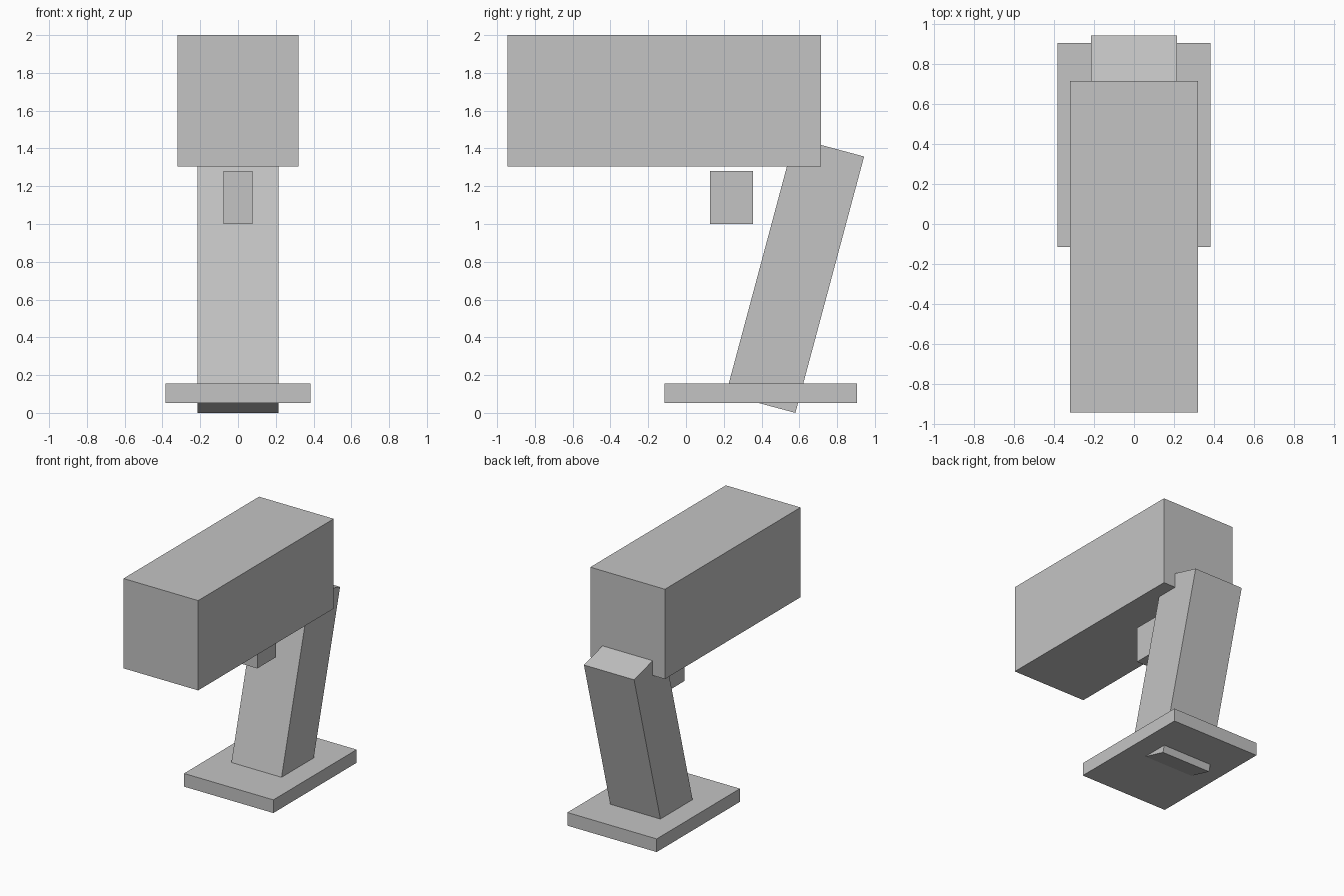
import bpy
from math import radians

if "Cube" in bpy.data.objects:
    bpy.data.objects.remove(bpy.data.objects["Cube"], do_unlink=True)

# Single flat colour
grey = bpy.data.materials.new("light_grey")
grey.use_nodes = True
colour = (0.55, 0.55, 0.55, 1)
grey.diffuse_color = colour
grey.node_tree.nodes["Principled BSDF"].inputs["Base Color"].default_value = colour


def box(name, center, size, tilt=0):
    """Add a box of the given size, tilted about the x axis in degrees."""
    bpy.ops.mesh.primitive_cube_add(size=1, location=center)
    part = bpy.context.object
    part.name = name
    part.scale = size
    bpy.ops.object.transform_apply(location=False, rotation=False, scale=True)
    part.rotation_euler.x = radians(tilt)
    part.data.materials.append(grey)
    return part


# Main housing along the top
box("body", (0, -0.115, 1.652), (0.64, 1.66, 0.696))

# Slanted grip, passing through the foot plate
box("handle", (0, 0.577, 0.728), (0.43, 0.381, 1.405), tilt=-15)

# Block floating just below the body
box("trigger", (0, 0.24, 1.14), (0.154, 0.228, 0.28))

# Flat foot plate
box("base_plate", (0, 0.396, 0.104), (0.766, 1.02, 0.102))
